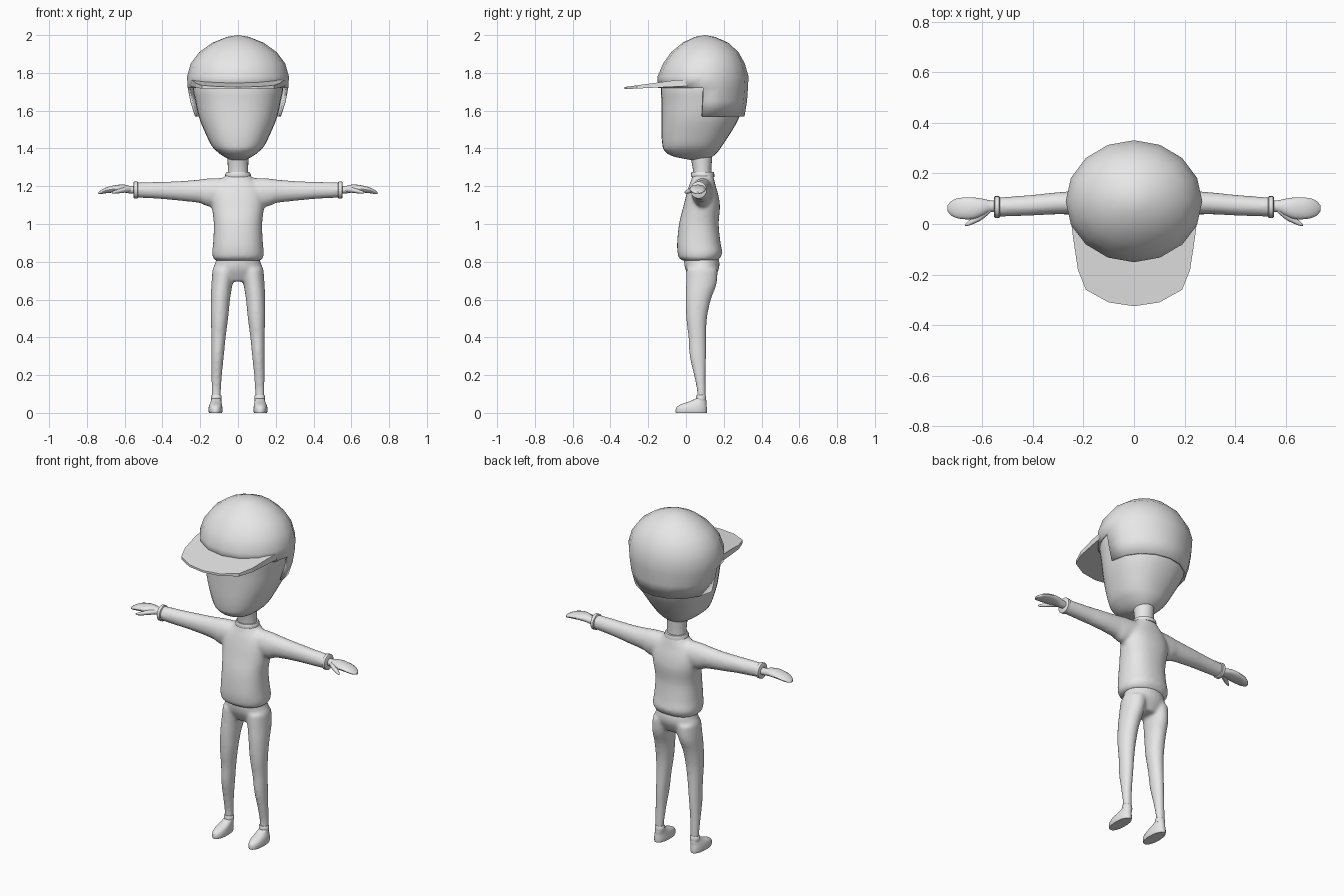
import bpy, bmesh, math

if "Cube" in bpy.data.objects:
    bpy.data.objects.remove(bpy.data.objects["Cube"])

grey = bpy.data.materials.new("plain_grey")
grey.diffuse_color = (0.8, 0.8, 0.8, 1)
grey.use_nodes = True
grey.node_tree.nodes["Principled BSDF"].inputs["Base Color"].default_value = grey.diffuse_color


def spline(rows, steps):
    """Resample rows of numbers with a Catmull-Rom spline."""
    out = []
    for i in range(len(rows) - 1):
        a, b = rows[max(i - 1, 0)], rows[i]
        c, d = rows[i + 1], rows[min(i + 2, len(rows) - 1)]
        for k in range(steps):
            t = k / steps
            out.append([0.5 * (2 * q + (r - p) * t + (2 * p - 5 * q + 4 * r - s) * t * t
                        + (3 * q - p - 3 * r + s) * t ** 3) for p, q, r, s in zip(a, b, c, d)])
    return out + [list(rows[-1])]


def loft(bm, rows, axis="z", sides=24, steps=3, power=2.0, caps=True):
    """Rows are (position, centre 1, centre 2, radius 1, radius 2) in rising order."""
    rings = []
    for t, c1, c2, r1, r2 in spline(rows, steps):
        ring = []
        for j in range(sides):
            a = 2 * math.pi * j / sides
            u, v = (math.copysign(abs(f) ** (2 / power), f) for f in (math.cos(a), math.sin(a)))
            p, q = c1 + r1 * u, c2 + r2 * v
            ring.append(bm.verts.new((p, q, t) if axis == "z" else (t, p, q)))
        rings.append(ring)
    for lo, hi in zip(rings, rings[1:]):
        for j in range(sides):
            k = (j + 1) % sides
            bm.faces.new((lo[j], lo[k], hi[k], hi[j]))
    if caps:
        bm.faces.new(rings[0][::-1])
        bm.faces.new(rings[-1])
    return rings


def finish(bm, name, smooth=True, mirror=False, blend=0):
    me = bpy.data.meshes.new(name)
    bm.to_mesh(me)
    bm.free()
    me.materials.append(grey)
    ob = bpy.data.objects.new(name, me)
    bpy.context.collection.objects.link(ob)
    if smooth:
        bpy.ops.object.select_all(action="DESELECT")
        ob.select_set(True)
        bpy.context.view_layer.objects.active = ob
        bpy.ops.object.shade_smooth_by_angle(angle=math.radians(45))
    if mirror:
        ob.modifiers.new("mirror", "MIRROR")
    if blend:  # melt overlapping volumes into one soft surface
        rm = ob.modifiers.new("remesh", "REMESH")
        rm.mode, rm.voxel_size, rm.use_smooth_shade = "VOXEL", blend, True
        sm = ob.modifiers.new("smooth", "SMOOTH")
        sm.factor, sm.iterations = 0.5, 6
    return ob


def part(name, rows, **kw):
    opts = {k: kw.pop(k) for k in ("mirror", "blend") if k in kw}
    bm = bmesh.new()
    loft(bm, rows, **kw)
    return finish(bm, name, **opts)


def span(z, y0, y1, rx):
    """Centred ring given by its front and back y."""
    return (z, 0, (y0 + y1) / 2, rx, (y1 - y0) / 2)


# head and neck
part("head", [span(1.34, .02, .11, .04), span(1.36, -.075, .145, .08),
              span(1.39, -.115, .175, .118), span(1.42, -.125, .195, .143),
              span(1.48, -.13, .235, .172), span(1.56, -.13, .28, .205),
              span(1.65, -.13, .305, .226), span(1.74, -.13, .31, .238),
              span(1.84, -.08, .27, .19)], sides=32, power=2.3)
part("neck", [span(1.24, .04, .135, .055), span(1.30, .035, .135, .054),
              span(1.37, .02, .14, .056)])

# cap shell: front part of the low rings is removed to leave the face free
bm = bmesh.new()
rings = loft(bm, [(1.57, 0, .085, .228, .225), (1.65, 0, .09, .253, .233),
                  (1.72, 0, .09, .266, .238), (1.78, 0, .09, .27, .241),
                  (1.85, 0, .095, .25, .216), (1.91, 0, .1, .205, .178),
                  (1.96, 0, .103, .135, .12), (1.99, 0, .1, .06, .055)],
             sides=16, steps=1, caps=False)
apex = bm.verts.new((0, .1, 2.0))
for j in range(16):
    bm.faces.new((rings[-1][j], rings[-1][(j + 1) % 16], apex))
low = [f for f in bm.faces if f.calc_center_median().z < 1.72 and f.calc_center_median().y < .085]
bmesh.ops.delete(bm, geom=low, context="FACES")
cap = finish(bm, "cap")
cap.modifiers.new("thickness", "SOLIDIFY").thickness = 0.012

# cap brim: thin wedge, thick at the back
bm = bmesh.new()
half = [(.25, .02), (.24, -.06), (.222, -.18), (.19, -.26), (.1, -.31), (0, -.325)]
outline = half + [(-x, y) for x, y in half[-2::-1]]
top = [bm.verts.new((x, y, 1.765 + min(0, (y + .03) * .135))) for x, y in outline]
bot = [bm.verts.new((x, y, 1.731 + (y - .02) * .05)) for x, y in outline]
n = len(outline)
bm.faces.new(top)
bm.faces.new(bot[::-1])
for j in range(n):
    k = (j + 1) % n
    bm.faces.new((top[j], bot[j], bot[k], top[k]))
bmesh.ops.recalc_face_normals(bm, faces=bm.faces)
finish(bm, "cap_brim", smooth=False)

# sweater: body and sleeves blended together
bm = bmesh.new()
loft(bm, [span(.805, -.015, .165, .115), span(.82, -.037, .18, .132),
          span(.85, -.045, .192, .137), span(.90, -.047, .183, .132),
          span(1.0, -.037, .173, .128), span(1.09, -.015, .18, .138),
          span(1.15, .0, .172, .14), span(1.2, .015, .158, .12),
          span(1.24, .03, .148, .08), span(1.262, .035, .142, .064)], sides=32, power=2.3)
sleeve = [(0, .088, 1.175, .06, .07), (.15, .085, 1.167, .055, .075),
          (.2, .084, 1.173, .05, .063), (.3, .082, 1.175, .044, .053),
          (.42, .073, 1.178, .041, .045), (.545, .067, 1.18, .038, .04)]
loft(bm, [(-r[0],) + r[1:] for r in sleeve[:0:-1]] + sleeve, axis="x")
finish(bm, "sweater", blend=.01)
part("collar", [span(1.25, .028, .15, .068), span(1.262, .025, .15, .068),
                span(1.274, .03, .147, .062)], steps=1)
part("sleeve_cuffs", [(.53, .067, 1.18, .038, .04), (.533, .067, 1.18, .043, .045),
                      (.55, .067, 1.18, .043, .045), (.553, .067, 1.18, .038, .04)],
     axis="x", steps=1, mirror=True)

# hands: mitten palm and thumb
bm = bmesh.new()
loft(bm, [(.54, .07, 1.18, .022, .02), (.57, .07, 1.181, .024, .02),
          (.60, .066, 1.187, .034, .021), (.64, .062, 1.187, .043, .02),
          (.69, .062, 1.18, .041, .016), (.722, .062, 1.17, .029, .011),
          (.738, .062, 1.164, .01, .005)], axis="x", sides=16)
loft(bm, [(.565, .058, 1.182, .01, .012), (.60, .036, 1.18, .018, .014),
          (.635, .014, 1.173, .014, .011), (.66, .0, 1.168, .008, .007),
          (.668, -.004, 1.167, .003, .003)], axis="x", sides=12)
finish(bm, "hands", mirror=True)

# trousers: pelvis and legs blended together
bm = bmesh.new()
loft(bm, [span(.695, .03, .14, .09), span(.75, .0, .17, .134),
          span(.79, -.01, .178, .122), span(.83, -.01, .17, .112)])
for s in (-1, 1):
    loft(bm, [(.08, s * .115, .081, .025, .023), (.12, s * .115, .081, .025, .023),
              (.2, s * .113, .073, .028, .031), (.3, s * .108, .063, .033, .044),
              (.4, s * .103, .06, .038, .047), (.5, s * .098, .056, .046, .055),
              (.6, s * .093, .065, .051, .067), (.68, s * .085, .081, .056, .081),
              (.76, s * .073, .085, .062, .083)])
finish(bm, "trousers", blend=.009)

# shoes with an ankle band
part("shoes", [(0, .119, .028, .034, .082), (.012, .119, .028, .037, .083),
               (.03, .119, .03, .036, .08), (.045, .118, .04, .033, .068),
               (.06, .116, .062, .028, .046), (.075, .115, .078, .025, .028)],
     mirror=True, power=2.2)
part("ankle_bands", [(.065, .115, .08, .026, .026), (.07, .115, .08, .028, .027),
                     (.09, .115, .08, .028, .026), (.095, .115, .08, .024, .023)],
     steps=1, mirror=True)
